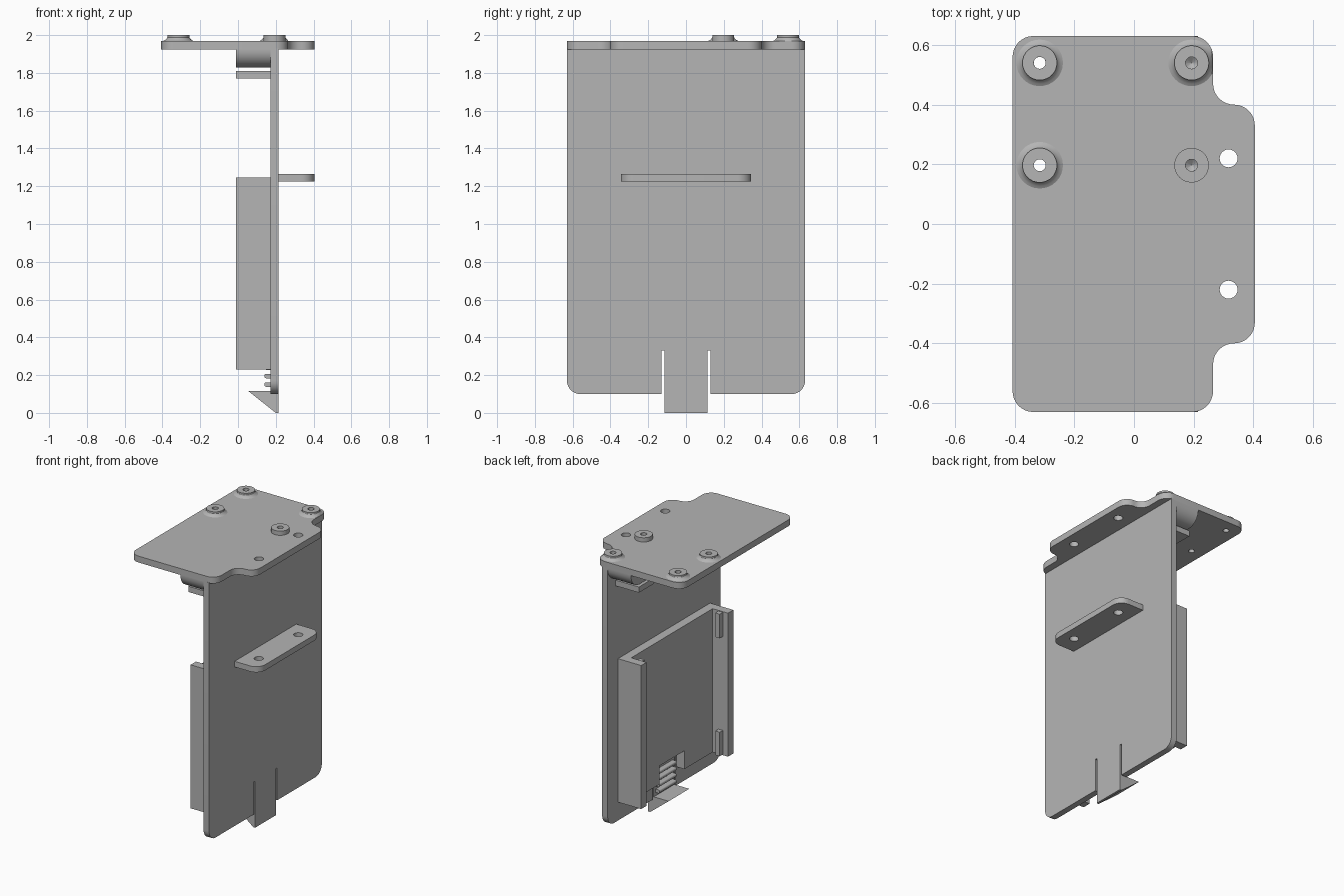
import bpy, bmesh
from math import cos, sin, pi
from mathutils import Vector

cube = bpy.data.objects.get("Cube")
if cube:
    bpy.data.objects.remove(cube, do_unlink=True)

grey = bpy.data.materials.new("plain_grey")
grey.use_nodes = True
grey.diffuse_color = (0.46, 0.46, 0.46, 1)
grey.node_tree.nodes["Principled BSDF"].inputs["Base Color"].default_value = (0.46, 0.46, 0.46, 1)


def finish(name, bm):
    """Turn a bmesh into a shaded, grey object."""
    bmesh.ops.remove_doubles(bm, verts=bm.verts, dist=0.0002)
    bmesh.ops.recalc_face_normals(bm, faces=bm.faces)
    mesh = bpy.data.meshes.new(name)
    bm.to_mesh(mesh)
    bm.free()
    mesh.materials.append(grey)
    ob = bpy.data.objects.new(name, mesh)
    bpy.context.scene.collection.objects.link(ob)
    bpy.ops.object.select_all(action='DESELECT')
    ob.select_set(True)
    bpy.context.view_layer.objects.active = ob
    bpy.ops.object.shade_smooth_by_angle()
    return ob


def rounded(points, steps=8):
    """Outline from (u, v) corners; a third value rounds the corner by that radius."""
    out = []
    for i, p in enumerate(points):
        c = Vector(p[:2])
        if len(p) < 3:
            out.append(c)
            continue
        a = (Vector(points[i - 1][:2]) - c).normalized() * p[2]
        b = (Vector(points[(i + 1) % len(points)][:2]) - c).normalized() * p[2]
        for k in range(steps + 1):
            t = k / steps * pi / 2
            out.append(c + a * (1 - sin(t)) + b * (1 - cos(t)))
    return out


def circle(u, v, r, n=24):
    return [Vector((u + r * cos(2 * pi * k / n), v + r * sin(2 * pi * k / n))) for k in range(n)]


def extrude(name, axis, lo, hi, outline, holes=()):
    """Fill an outline with holes and extrude it along an axis."""
    curve = bpy.data.curves.new(name, 'CURVE')
    curve.dimensions = '2D'
    curve.fill_mode = 'BOTH'
    curve.extrude = (hi - lo) / 2
    for loop in (rounded(outline), *holes):
        spline = curve.splines.new('POLY')
        spline.points.add(len(loop) - 1)
        for pt, co in zip(spline.points, loop):
            pt.co = (co.x, co.y, 0, 1)
        spline.use_cyclic_u = True
    temp = bpy.data.objects.new(name + "_outline", curve)
    bpy.context.scene.collection.objects.link(temp)
    dg = bpy.context.evaluated_depsgraph_get()
    mesh = bpy.data.meshes.new_from_object(temp.evaluated_get(dg))
    bm = bmesh.new()
    bm.from_mesh(mesh)
    bpy.data.objects.remove(temp, do_unlink=True)
    bpy.data.curves.remove(curve)
    bpy.data.meshes.remove(mesh)
    for vert in bm.verts:
        u, v, w = vert.co
        w += (lo + hi) / 2
        vert.co = {'x': (w, u, v), 'y': (u, w, v), 'z': (u, v, w)}[axis]
    return finish(name, bm)


def box(name, x0, x1, y0, y1, z0, z1):
    return extrude(name, 'z', z0, z1, [(x0, y0), (x1, y0), (x1, y1), (x0, y1)])


def lathe(name, cx, cy, profile, x_limit, n=32):
    """Revolve a (radius, height) profile, trimmed flush with the plate edge."""
    bm = bmesh.new()
    rings = [[bm.verts.new((min(cx + r * cos(2 * pi * k / n), x_limit),
                            cy + r * sin(2 * pi * k / n), z)) for k in range(n)]
             for r, z in profile]
    for a, b in zip(rings, rings[1:]):
        for k in range(n):
            j = (k + 1) % n
            bm.faces.new((a[k], a[j], b[j], b[k]))
    return finish(name, bm)


R = 0.07
ears = [(0.317, s * 0.22) for s in (1, -1)]
left_posts = [(-0.316, 0.54), (-0.316, 0.197)]
right_posts = [(0.193, 0.54), (0.193, 0.197)]

# Top plate with a stepped outline and screw holes
extrude("top_plate", 'z', 1.925, 1.97,
        [(-0.407, -0.63, R), (0.265, -0.63, R), (0.265, -0.4, R), (0.405, -0.4, R),
         (0.405, 0.4, R), (0.265, 0.4, R), (0.265, 0.63, R), (-0.407, 0.63, R)],
        [circle(x, y, 0.03) for x, y in ears]
        + [circle(x, y, 0.02) for x, y in left_posts + right_posts])

# Standoffs: flared ones, and a plain one; those over the wall have blind holes
flare = [(0.082, 1.968), (0.07, 1.974), (0.062, 1.982), (0.058, 1.988)]
bore = [(0.058, 2.0), (0.02, 2.0)]
through, blind = [(0.02, 1.926)], [(0.02, 1.95), (0.0005, 1.935)]
for i, (x, y) in enumerate(left_posts):
    lathe(f"left_standoff_{i + 1}", x, y, flare + bore + through, 0.264)
lathe("corner_standoff", *right_posts[0], flare + bore + blind, 0.264)
lathe("plain_standoff", *right_posts[1], [(0.058, 1.968)] + bore + blind, 0.264)

# Upright wall with two slits that free a springy tongue
extrude("upright_wall", 'x', 0.172, 0.215,
        [(-0.63, 1.93), (-0.63, 0.1, R), (-0.13, 0.1), (-0.13, 0.33), (-0.115, 0.33),
         (-0.115, 0.115), (0.115, 0.115), (0.115, 0.33), (0.13, 0.33), (0.13, 0.1),
         (0.63, 0.1, R), (0.63, 1.93)])
extrude("tongue_hook", 'y', -0.115, 0.115,
        [(0.055, 0.115), (0.2, 0), (0.215, 0), (0.215, 0.115)])
for i in range(4):
    z = 0.15 + i * 0.045
    extrude(f"tongue_grip_{i + 1}", 'y', -0.095, 0.095,
            [(0.175, z - 0.012), (0.14, z - 0.012, 0.01), (0.14, z + 0.012, 0.01), (0.175, z + 0.012)])

# Side shelf with two holes
extrude("side_shelf", 'z', 1.225, 1.265,
        [(0.21, -0.345), (0.405, -0.345, R), (0.405, 0.345, R), (0.21, 0.345)],
        [circle(x, y, 0.03) for x, y in ears])

# Holder back, notched around the tongue
extrude("holder_back", 'x', 0.11, 0.174,
        [(-0.51, 0.23), (-0.14, 0.23), (-0.14, 0.36), (0.14, 0.36), (0.14, 0.23),
         (0.51, 0.23), (0.51, 1.245), (-0.51, 1.245)])

# Mirrored parts: holder sides, ribs and the rounded clips under the top plate
for side, s in (("left", 1), ("right", -1)):
    box(f"holder_side_{side}", -0.01, 0.174, s * 0.455, s * 0.515, 0.23, 1.245)
    for level, z in (("low", 0.235), ("high", 1.07)):
        box(f"holder_rib_{side}_{level}", 0.03, 0.065, s * 0.42, s * 0.46, z, z + 0.17)
    extrude(f"clip_block_{side}", 'x', -0.01, 0.174,
            [(s * 0.4, 1.93), (s * 0.4, 1.828), (s * 0.63, 1.828, 0.095), (s * 0.63, 1.93)])
    box(f"clip_lip_{side}", -0.01, 0.174, s * 0.38, s * 0.54, 1.77, 1.81)
